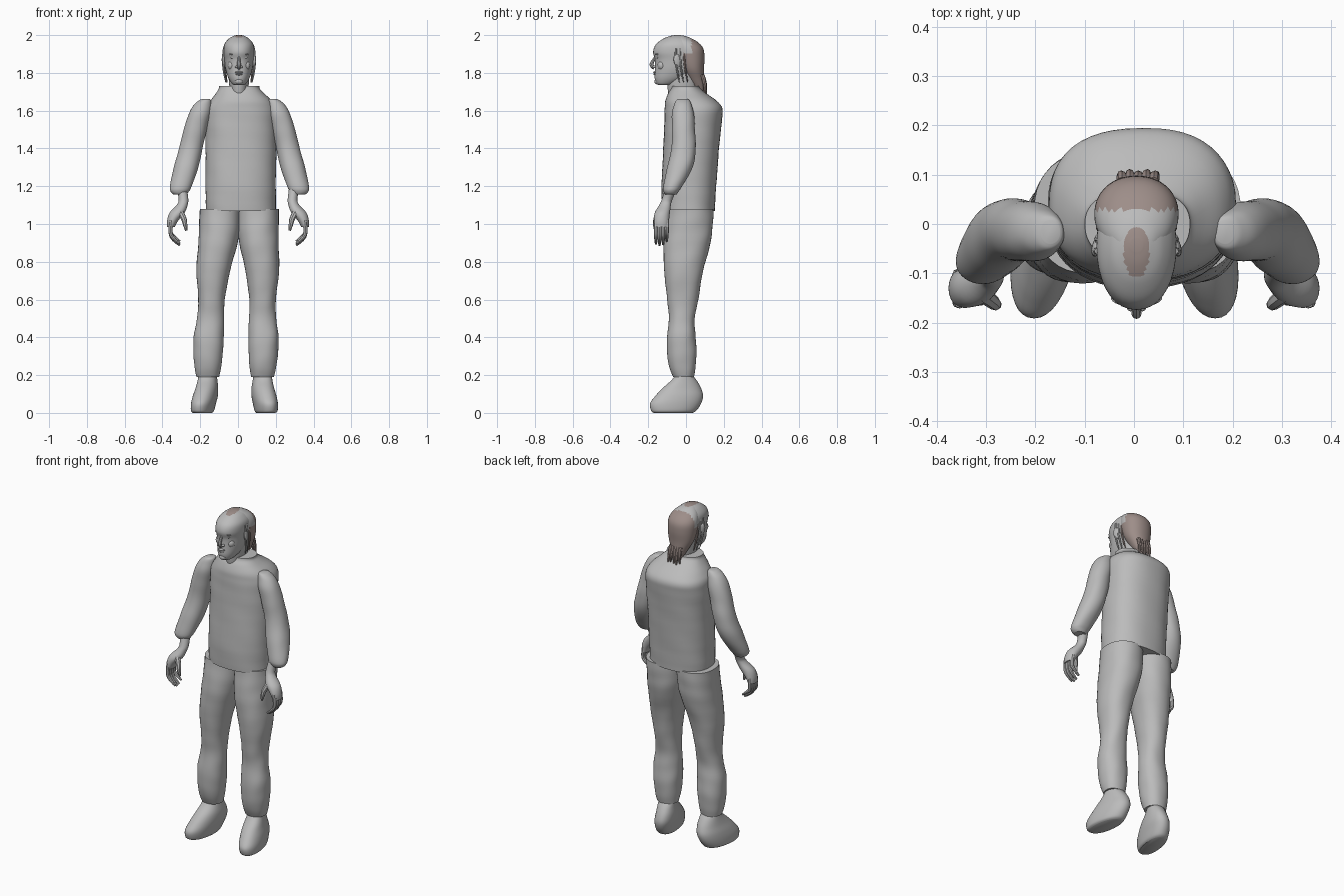
import bpy
import math
from mathutils import Vector

cube = bpy.data.objects.get("Cube")
if cube:
    bpy.data.objects.remove(cube, do_unlink=True)


def make_material(name, colour):
    mat = bpy.data.materials.new(name)
    mat.use_nodes = True
    mat.diffuse_color = (*colour, 1)
    mat.node_tree.nodes["Principled BSDF"].inputs["Base Color"].default_value = (*colour, 1)
    return mat


GREY = make_material("plain grey", (.5, .5, .5))
BROWN = make_material("hair brown", (.34, .27, .25))


def finish(obj, angle=40):
    """Smooth the object but keep its hard edges."""
    bpy.ops.object.select_all(action="DESELECT")
    obj.select_set(True)
    bpy.context.view_layer.objects.active = obj
    bpy.ops.object.shade_smooth_by_angle(angle=math.radians(angle))
    return obj


def smooth_rows(rows, steps):
    """Catmull-Rom interpolation between the given sections."""
    result = []
    last = len(rows) - 1
    for i in range(last):
        a, b, c, d = rows[max(i - 1, 0)], rows[i], rows[i + 1], rows[min(i + 2, last)]
        for s in range(steps):
            t = s / steps
            result.append([
                q + t * ((r - p) + t * ((2 * p - 5 * q + 4 * r - u) + t * (3 * q - p - 3 * r + u))) / 2
                for p, q, r, u in zip(a, b, c, d)])
    result.append(list(rows[-1]))
    return result


def loft(name, rows, mirror=None, power=2.0, lean=0.0, fold=0.0, sides=36, steps=5):
    """Skin level sections given as (z, x low, x high, y front, y back)."""
    verts, faces = [], []
    levels = smooth_rows(rows, steps)
    for z, x0, x1, y0, y1 in levels:
        for k in range(sides):
            a = math.tau * k / sides
            c, s = math.cos(a), math.sin(a)
            ripple = 1 + fold * math.sin(z * 45 + 3 * a) * math.sin(z * 17 - 2 * a)
            dx = math.copysign(abs(c) ** (2 / power), c) * (x1 - x0) / 2 * ripple
            dy = math.copysign(abs(s) ** (2 / power), s) * (y1 - y0) / 2 * ripple
            x = (x0 + x1) / 2 + dx + lean * dy
            if mirror:
                x = mirror(z) - x
            verts.append((x, (y0 + y1) / 2 + dy, z))
    for j in range(len(levels) - 1):
        for k in range(sides):
            n = (k + 1) % sides
            quad = (j * sides + k, j * sides + n, (j + 1) * sides + n, (j + 1) * sides + k)
            faces.append(quad[::-1] if mirror else quad)
    bottom = list(range(sides))[::-1]
    top = [(len(levels) - 1) * sides + k for k in range(sides)]
    faces += [bottom[::-1], top[::-1]] if mirror else [bottom, top]
    mesh = bpy.data.meshes.new(name)
    mesh.from_pydata(verts, [], faces)
    mesh.materials.append(GREY)
    obj = bpy.data.objects.new(name, mesh)
    bpy.context.collection.objects.link(obj)
    return finish(obj)


def tube(name, points, radii, mat=GREY):
    """Tapered round limb through the points."""
    curve = bpy.data.curves.new(name, "CURVE")
    curve.dimensions = "3D"
    curve.bevel_depth = 1
    curve.bevel_resolution = 2
    curve.resolution_u = 5
    curve.use_fill_caps = True
    spline = curve.splines.new("NURBS")
    spline.points.add(len(points) - 1)
    for p, co, r in zip(spline.points, points, radii):
        p.co = (*co, 1)
        p.radius = r
    spline.use_endpoint_u = True
    spline.order_u = 3
    curve.materials.append(mat)
    obj = bpy.data.objects.new(name, curve)
    bpy.context.collection.objects.link(obj)
    bpy.ops.object.select_all(action="DESELECT")
    obj.select_set(True)
    bpy.context.view_layer.objects.active = obj
    bpy.ops.object.convert(target="MESH")
    return finish(bpy.context.view_layer.objects.active)


def blob(name, centre, size, tilt=(0, 0, 0), mat=GREY):
    """Stretched ball."""
    bpy.ops.mesh.primitive_uv_sphere_add(segments=16, ring_count=10, location=centre, rotation=tilt)
    obj = bpy.context.object
    obj.name = name
    obj.scale = size
    obj.data.materials.append(mat)
    return finish(obj, 60)


def paint(obj, mat, rule):
    obj.data.materials.append(mat)
    for face in obj.data.polygons:
        if rule(face.center):
            face.material_index = 1


# Shirt body
loft("shirt", [
    (1.07, -.17, .2, -.125, .152), (1.2, -.172, .2, -.13, .16), (1.4, -.172, .203, -.12, .175),
    (1.55, -.174, .205, -.115, .19), (1.61, -.17, .203, -.112, .194), (1.65, -.148, .182, -.11, .165),
    (1.69, -.118, .14, -.095, .11), (1.715, -.102, .117, -.08, .078), (1.73, -.099, .114, -.075, .07),
], power=2.35, fold=.008, sides=48)

# Sections of the right limbs; the left ones are mirrored with a small shift
trouser = [
    (.19, -.22, -.1, -.068, .042), (.24, -.23, -.09, -.088, .05), (.32, -.236, -.08, -.1, .056),
    (.41, -.234, -.075, -.1, .05), (.5, -.217, -.073, -.09, .046), (.6, -.21, -.07, -.1, .065),
    (.75, -.22, -.042, -.115, .09), (.9, -.21, -.002, -.12, .13), (1, -.205, .012, -.11, .142),
    (1.08, -.203, .014, -.1, .145),
]
shoe = [
    (0, -.236, -.14, -.172, .035), (.012, -.246, -.13, -.185, .055), (.05, -.245, -.12, -.19, .08),
    (.09, -.236, -.11, -.162, .09), (.13, -.223, -.107, -.125, .08), (.17, -.213, -.11, -.08, .058),
    (.2, -.208, -.113, -.055, .035),
]
sleeve = [
    (1.155, -.34, -.275, -.108, -.05), (1.17, -.356, -.262, -.118, -.04), (1.2, -.36, -.245, -.12, -.02),
    (1.3, -.34, -.21, -.1, .035), (1.4, -.312, -.188, -.077, .052), (1.5, -.287, -.165, -.075, .047),
    (1.58, -.262, -.145, -.075, .043), (1.63, -.234, -.14, -.063, .03), (1.655, -.205, -.143, -.052, .018),
    (1.662, -.188, -.15, -.04, .008),
]
palm = [
    (.985, -.375, -.335, -.165, -.095), (1.02, -.375, -.315, -.17, -.09), (1.06, -.362, -.282, -.165, -.085),
    (1.1, -.325, -.267, -.142, -.08), (1.13, -.314, -.263, -.128, -.072), (1.19, -.325, -.27, -.11, -.045),
]


def leg_shift(z):
    return -.04 + .05 * z


for side, sign in (("right", 1), ("left", -1)):
    left = sign < 0
    loft(side + "_trouser_leg", trouser, leg_shift if left else None, power=2.2, fold=.012)
    loft(side + "_shoe", shoe, leg_shift if left else None, power=2.2, lean=.14)
    loft(side + "_sleeve", sleeve, (lambda z: .015) if left else None, power=2.1, fold=.012)
    loft(side + "_palm", palm, (lambda z: 0) if left else None, sides=20)
    # Four curled fingers and a thumb
    for i in range(4):
        y = -.159 + i * .019
        drop = (.008, 0, .004, .02)[i]
        path = [(-.352, y, 1.02), (-.362, y, .96), (-.345, y, .915 + drop), (-.308, y, .888 + drop)]
        tube(side + "_finger", [(sign * x, py, z) for x, py, z in path], (.012, .011, .01, .006))
    path = [(-.31, -.14, 1.07), (-.285, -.158, 1.03), (-.28, -.165, .995), (-.274, -.163, .965)]
    tube(side + "_thumb", [(sign * x, py, z) for x, py, z in path], (.018, .015, .012, .006))

# Neck and head
loft("neck", [
    (1.65, -.05, .06, -.085, .05), (1.7, -.044, .054, -.095, .055), (1.75, -.048, .058, -.1, .06),
    (1.82, -.052, .062, -.1, .06),
])
head = loft("head", [
    (1.735, -.02, .03, -.145, -.08), (1.745, -.034, .044, -.158, -.05), (1.775, -.052, .062, -.166, .01),
    (1.82, -.066, .076, -.164, .06), (1.87, -.072, .082, -.164, .08), (1.91, -.076, .086, -.174, .086),
    (1.95, -.072, .082, -.16, .068), (1.98, -.05, .06, -.122, .03), (1.995, -.025, .035, -.085, -.005),
    (2, -.008, .018, -.055, -.03),
], power=2.15)
paint(head, BROWN, lambda c: c.z > 1.96 and ((c.x - .005) / .026) ** 2 + ((c.y + .055) / .055) ** 2 < 1)

# Face
tube("nose", [(.005, -.162, 1.885), (.005, -.177, 1.86), (.005, -.186, 1.838), (.005, -.168, 1.825)],
     (.006, .009, .011, .009))
blob("upper_lip", (.005, -.165, 1.803), (.022, .009, .006))
blob("lower_lip", (.005, -.164, 1.793), (.018, .009, .006))
blob("chin", (.005, -.152, 1.755), (.022, .016, .016))
for side, sign in (("right", -1), ("left", 1)):
    blob(side + "_nostril", (.005 + sign * .012, -.167, 1.832), (.008, .01, .007))
    blob(side + "_eye", (.005 + sign * .031, -.148, 1.882), (.014, .009, .007))
    blob(side + "_brow", (.005 + sign * .032, -.155, 1.9), (.021, .009, .006), (0, sign * .1, sign * .3))
    blob(side + "_cheek", (.005 + sign * .038, -.128, 1.84), (.022, .022, .026))
    blob(side + "_ear", (.005 + sign * .08, -.045, 1.865), (.01, .021, .035), (.2, 0, sign * .3))
    # Loose locks beside the face
    for i in range(3):
        x, y = .005 + sign * (.078 - i * .004), -.055 + i * .022
        tube(side + "_lock", [(x, y, 1.93), (x + sign * .009, y, 1.87), (x, y + .012, 1.79), (x - sign * .008, y + .02, 1.75)],
             (.007, .006, .005, .002), GREY if i < 2 else BROWN)

# Hair swept back, narrowing to the nape
hair = loft("hair", [
    (1.7, -.008, .02, .06, .09), (1.73, -.026, .036, .035, .098), (1.77, -.046, .056, .005, .096),
    (1.82, -.069, .079, -.025, .095), (1.88, -.079, .089, -.05, .098), (1.93, -.079, .089, -.06, .091),
    (1.965, -.064, .074, -.065, .06), (1.99, -.035, .045, -.065, .012), (1.998, -.012, .022, -.05, -.02),
], power=2.1)
paint(hair, BROWN, lambda c: c.y > .028 or (c.z < 1.9 and c.y > -.02))

# Ragged tail ends at the nape
for i in range(5):
    x = -.024 + i * .016
    end = Vector((x * 1.2, .1 + .006 * (i % 2), 1.7 - .012 * (i % 3)))
    tube("hair_tail", [(x, .085, 1.79), (x, .104, 1.75), end], (.011, .012, .004), BROWN)
